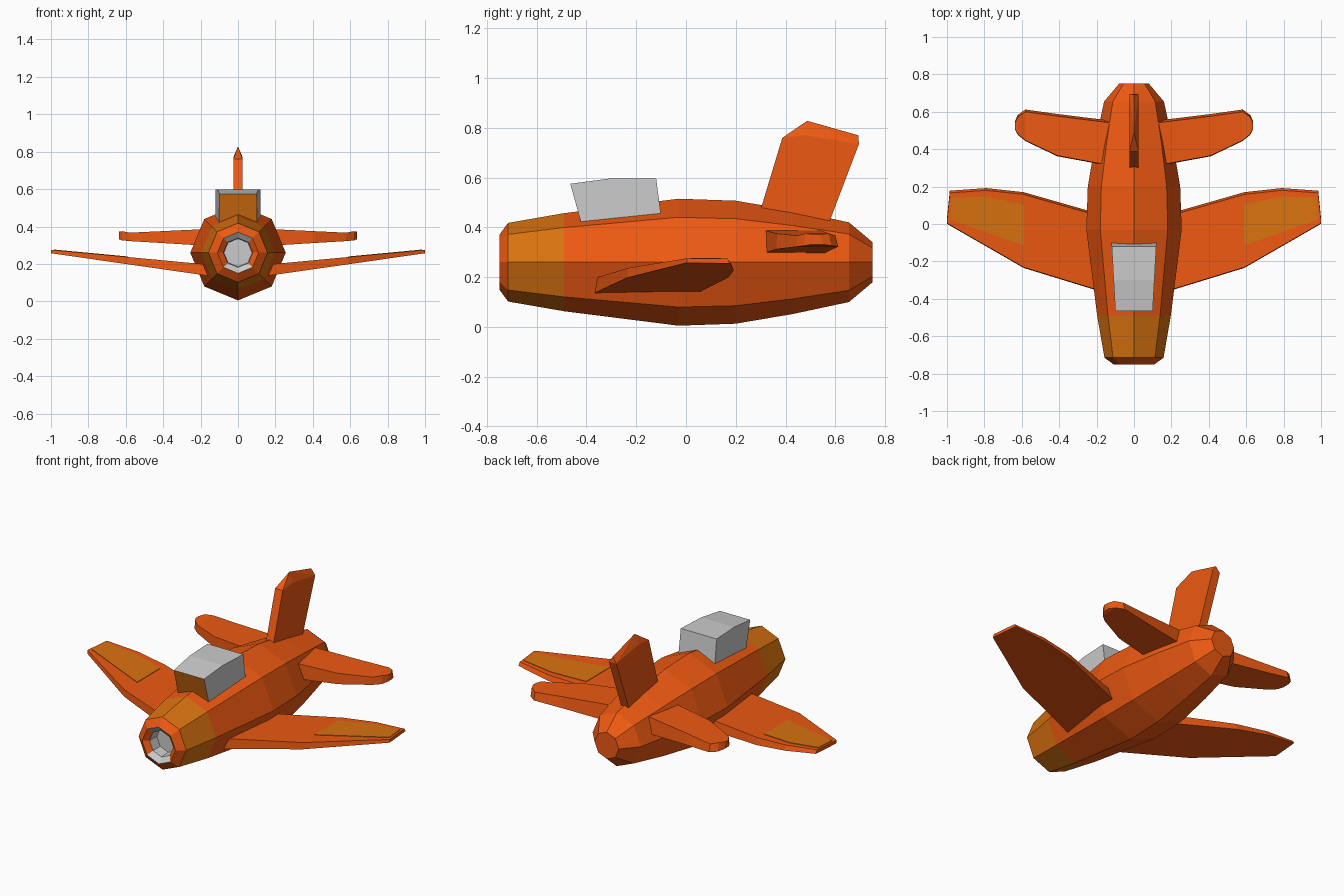
import bpy, bmesh
from math import sin, cos, pi

if "Cube" in bpy.data.objects:
    bpy.data.objects.remove(bpy.data.objects["Cube"])


def material(name, color):
    m = bpy.data.materials.new(name)
    m.diffuse_color = (*color, 1)
    m.use_nodes = True
    m.node_tree.nodes["Principled BSDF"].inputs["Base Color"].default_value = m.diffuse_color
    return m


ORANGE = material("orange", (0.85, 0.10, 0.006))
GOLD = material("gold", (0.70, 0.17, 0.005))
GREY = material("light_grey", (0.6, 0.6, 0.6))


def finish(bm, name, mats, mirror=False, pick=None):
    bmesh.ops.recalc_face_normals(bm, faces=bm.faces)
    if pick:
        for f in bm.faces:
            f.normal_update()
            f.material_index = pick(f)
    me = bpy.data.meshes.new(name)
    bm.to_mesh(me)
    bm.free()
    for m in mats:
        me.materials.append(m)
    ob = bpy.data.objects.new(name, me)
    bpy.context.collection.objects.link(ob)
    if mirror:
        ob.modifiers.new("mirror", 'MIRROR').use_mirror_merge = False
    return ob


def loft(name, rings, mats, mirror=False, pick=None):
    """Skin a list of equal-length rings and cap both ends."""
    bm = bmesh.new()
    rows = [[bm.verts.new(p) for p in r] for r in rings]
    n = len(rows[0])
    for a, b in zip(rows, rows[1:]):
        for i in range(n):
            j = (i + 1) % n
            bm.faces.new((a[i], a[j], b[j], b[i]))
    bm.faces.new(rows[0])
    bm.faces.new(rows[-1])
    return finish(bm, name, mats, mirror, pick)


def octagon(y, r, z=0.26):
    return [(r * sin(i * pi / 4), y, z + r * cos(i * pi / 4)) for i in range(8)]


# Fuselage: eight-sided hull with a recessed grey intake in the nose
hull = [(-0.66, 0.075), (-0.725, 0.078), (-0.75, 0.11), (-0.715, 0.158),
        (-0.49, 0.197), (-0.03, 0.255), (0.20, 0.247), (0.43, 0.208),
        (0.655, 0.16), (0.75, 0.08)]


def hull_color(f):
    ys = [v.co.y for v in f.verts]
    r = max(abs(v.co.x) for v in f.verts)
    if r < 0.0785 and max(ys) < 0:
        return 2
    return 1 if min(ys) > -0.72 and max(ys) < -0.48 else 0


loft("fuselage", [octagon(y, r) for y, r in hull], [ORANGE, GOLD, GREY], pick=hull_color)


# Wings and tailplanes: (x, leading y, trailing y, bottom z, top z)
def wing_ring(x, lead, trail, bottom, top, inset=0.012):
    return [(x, lead, bottom), (x, trail, bottom),
            (x, trail - inset, top), (x, lead + inset * 0.3, top)]


wing = [(0.10, -0.385, 0.03, 0.128, 0.191), (0.59, -0.235, 0.17, 0.198, 0.237),
        (0.79, -0.12, 0.192, 0.227, 0.256), (0.985, -0.008, 0.178, 0.255, 0.274),
        (1.0, 0.002, 0.03, 0.257, 0.275)]
loft("wings", [wing_ring(*s) for s in wing], [ORANGE], mirror=True)

tail = [(0.10, 0.305, 0.55, 0.293, 0.39), (0.41, 0.362, 0.588, 0.312, 0.375),
        (0.58, 0.443, 0.612, 0.322, 0.367), (0.62, 0.475, 0.585, 0.326, 0.375),
        (0.637, 0.505, 0.55, 0.332, 0.372)]
loft("tailplanes", [wing_ring(*s) for s in tail], [ORANGE], mirror=True)

# Gold panels lying on the wing tops
outline = [(0.588, -0.115), (0.985, 0.025), (0.975, 0.14), (0.79, 0.147), (0.588, 0.103)]
loft("wing_panels", [[(x, y, 0.1815 + 0.094 * x + dz) for x, y in outline]
                     for dz in (-0.002, 0.003)], [GOLD], mirror=True)

# Canopy: grey tapered box with a gold windscreen
side = [(-0.42, 0.413), (-0.465, 0.575), (-0.30, 0.597), (-0.12, 0.597), (-0.10, 0.445)]
loft("canopy", [[(s * (0.10 + 0.055 * (y + 0.465)), y, z) for y, z in side] for s in (-1, 1)],
     [GREY, GOLD], pick=lambda f: 1 if f.normal.y < -0.7 else 0)

# Tail fin: slab with a ridged top
bm = bmesh.new()
for y, z in [(0.275, 0.39), (0.56, 0.38), (0.695, 0.735), (0.48, 0.77), (0.387, 0.76)]:
    for x in (-0.025, 0.025):
        bm.verts.new((x, y, z))
for y, z in [(0.487, 0.828), (0.692, 0.77)]:
    bm.verts.new((0, y, z))
bmesh.ops.convex_hull(bm, input=bm.verts)
bmesh.ops.dissolve_limit(bm, angle_limit=0.02, verts=bm.verts, edges=bm.edges)
finish(bm, "tail_fin", [ORANGE])
